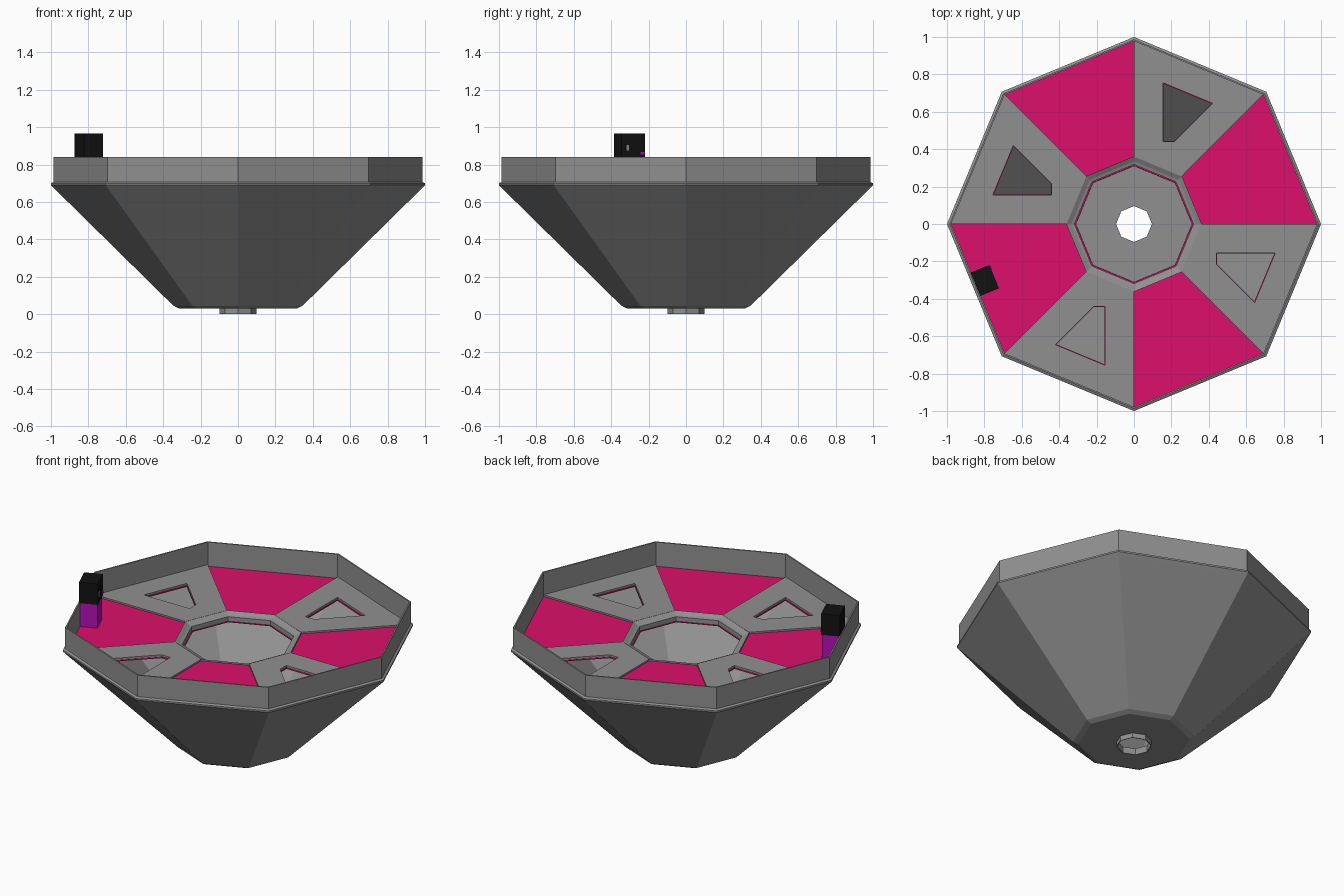
import bpy, bmesh
from math import cos, sin, pi
from mathutils import Matrix, Vector

if "Cube" in bpy.data.objects:
    bpy.data.objects.remove(bpy.data.objects["Cube"], do_unlink=True)


def material(name, rgb, rough=0.7):
    m = bpy.data.materials.new(name)
    m.use_nodes = True
    m.diffuse_color = (*rgb, 1)
    node = m.node_tree.nodes["Principled BSDF"]
    node.inputs["Base Color"].default_value = (*rgb, 1)
    node.inputs["Roughness"].default_value = rough
    return m


GREY = material("grey metal", (0.28, 0.28, 0.28))
MAGENTA = material("magenta panel", (0.72, 0.005, 0.146))
PURPLE = material("purple", (0.45, 0.006, 0.45))
BLACK = material("black", (0.006, 0.006, 0.006))


def finish(name, bm, mat):
    bmesh.ops.recalc_face_normals(bm, faces=bm.faces)
    mesh = bpy.data.meshes.new(name)
    bm.to_mesh(mesh)
    bm.free()
    mesh.materials.append(mat)
    ob = bpy.data.objects.new(name, mesh)
    bpy.context.scene.collection.objects.link(ob)
    return ob


def lathe(name, profile, mat, sides=8):
    """Revolve a closed (radius, z) profile into a ring of flat sides."""
    bm = bmesh.new()
    rings = [[bm.verts.new((r * cos(2 * pi * i / sides), r * sin(2 * pi * i / sides), z))
              for r, z in profile] for i in range(sides)]
    n = len(profile)
    for i in range(sides):
        a, b = rings[i], rings[(i + 1) % sides]
        for j in range(n):
            k = (j + 1) % n
            bm.faces.new((a[j], b[j], b[k], a[k]))
    return finish(name, bm, mat)


def plate(name, outline, mat, top, thick, hole=None):
    """Flat plate from a four-point outline, with an optional four-point hole."""
    bm = bmesh.new()
    loops = [outline, hole] if hole else [outline]
    low, high = [[[bm.verts.new((p.x, p.y, z)) for p in lp] for lp in loops]
                 for z in (top - thick, top)]
    for i in range(4):
        k = (i + 1) % 4
        for lo, hi in zip(low, high):
            bm.faces.new((lo[i], lo[k], hi[k], hi[i]))
        if hole:
            for lv in (low, high):
                bm.faces.new((lv[0][i], lv[0][k], lv[1][k], lv[1][i]))
    if not hole:
        bm.faces.new(low[0])
        bm.faces.new(high[0])
    return finish(name, bm, mat)


def box(name, size, centre, mat, frame):
    bm = bmesh.new()
    bmesh.ops.create_cube(bm, size=1, matrix=frame @ Matrix.Translation(centre)
                          @ Matrix.Diagonal((*size, 1)))
    return finish(name, bm, mat)


# Hollow funnel with drain spout, ledge and upright rim
lathe("funnel_body", [
    (0.10, 0), (0.10, 0.03), (0.315, 0.03), (0.345, 0.045), (0.985, 0.675),
    (1.0, 0.69), (1.0, 0.70), (0.987, 0.707), (0.987, 0.84), (0.978, 0.84),
    (0.978, 0.69), (0.95, 0.665), (0.31, 0.04), (0.096, 0.04), (0.096, 0)], GREY)

# Collar around the central opening, with a thin coloured lip
lathe("opening_collar", [(0.362, 0.70), (0.335, 0.685), (0.318, 0.68),
                         (0.318, 0.65), (0.328, 0.65), (0.362, 0.685)], GREY)
lathe("opening_lip", [(0.32, 0.652), (0.311, 0.652), (0.311, 0.648), (0.32, 0.648)], MAGENTA)

# Deck: four pierced grey sectors alternating with four sunken panels
INNER, OUTER = 0.36, 0.979


def polar(r, a):
    return Vector((r * cos(a), r * sin(a)))


hole = [Vector(p) for p in ((0.44, -0.155), (0.755, -0.155), (0.645, -0.42), (0.44, -0.215))]
middle = sum(hole, Vector((0, 0))) / 4
lip = [middle + (p - middle) * 0.975 for p in hole]

for q in range(4):
    turn = Matrix.Rotation(q * pi / 2, 2)
    start = q * pi / 2

    def sector(a, b):
        return [polar(INNER, a), polar(OUTER, a), polar(OUTER, b), polar(INNER, b)]

    grey_edge = sector(start, start - pi / 4)
    plate(f"deck_sector_{q + 1}", grey_edge, GREY, 0.70, 0.012, [turn @ p for p in hole])
    plate(f"deck_underlay_{q + 1}", grey_edge, MAGENTA, 0.688, 0.008, [turn @ p for p in lip])
    plate(f"deck_panel_{q + 1}", sector(start, start + pi / 4), MAGENTA, 0.69, 0.01)

# Control post standing against the rim, facing the centre
post = Matrix.Translation((-0.798, -0.302, 0)) @ Matrix.Rotation(pi / 8, 4, "Z")
box("post_base", (0.10, 0.125, 0.15), (0, 0, 0.765), PURPLE, post)
box("post_head", (0.108, 0.135, 0.13), (0, 0, 0.902), BLACK, post)
box("post_button", (0.006, 0.014, 0.03), (0.056, -0.035, 0.89), GREY, post)
box("post_tag", (0.006, 0.022, 0.014), (0.056, 0.05, 0.86), PURPLE, post)
